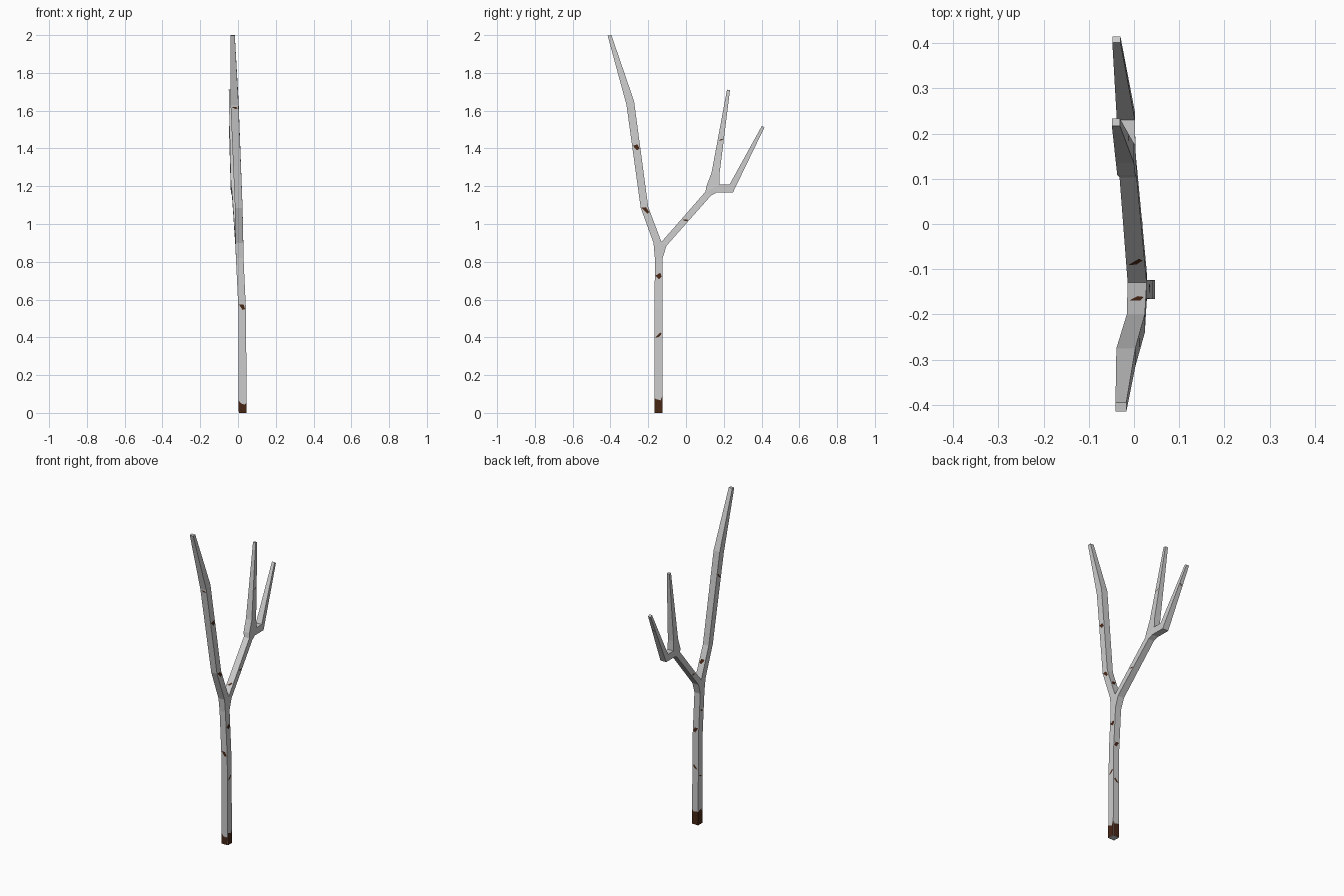
import bpy, bmesh
from mathutils import Vector

if "Cube" in bpy.data.objects:
    bpy.data.objects.remove(bpy.data.objects["Cube"])

# Sections along each limb: (y, z) of the a side, (y, z) of the b side, x centre, half width
TRUNK = [(-.166, 0, -.124, 0, .025, .021),
         (-.166, .55, -.125, .55, .022, .020),
         (-.165, .82, -.124, .82, .009, .020)]
TALL = [(-.172, .90, -.130, .905, .007, .021),
        (-.240, 1.086, -.200, 1.09, .004, .020),
        (-.315, 1.63, -.275, 1.65, -.018, .021),
        (-.415, 1.998, -.395, 2.0, -.029, .012)]
BRANCH = [(-.130, .905, -.103, .885, .007, .021),
          (.103, 1.171, .132, 1.15, -.013, .019)]
UPPER_TWIG = [(.108, 1.20, .177, 1.208, -.017, .020),
              (.135, 1.27, .178, 1.27, -.020, .020),
              (.217, 1.711, .233, 1.709, -.040, .009)]
OUTER_TWIG = [(.177, 1.208, .161, 1.166, -.017, .020),
              (.230, 1.208, .248, 1.166, -.018, .020),
              (.402, 1.520, .415, 1.511, -.039, .009)]

bm = bmesh.new()


def ring(s):
    """Corners in order a-, a+, b+, b-."""
    ya, za, yb, zb, x, h = s
    return [Vector((x - h, ya, za)), Vector((x + h, ya, za)),
            Vector((x + h, yb, zb)), Vector((x - h, yb, zb))]


def face(pts):
    bm.faces.new([bm.verts.new(p) for p in pts])


def loft(limb, start=False, end=False):
    rings = [ring(s) for s in limb]
    for p, q in zip(rings, rings[1:]):
        for i in range(4):
            j = (i + 1) % 4
            face([p[i], p[j], q[j], q[i]])
    if start:
        face(rings[0])
    if end:
        face(rings[-1])


def fork(stem, a, b):
    """Joins the end of a stem to two limbs that share a crotch edge."""
    s, a, b = ring(stem), ring(a), ring(b)
    face([s[0], s[1], a[1], a[0]])
    face([s[2], s[3], b[3], b[2]])
    for i, j in ((0, 3), (1, 2)):
        face([s[i], s[j], b[j], b[i]])
        face([s[i], b[i], a[i]])


# Wood
loft(TRUNK, start=True)
loft(TALL, end=True)
loft(BRANCH)
loft(UPPER_TWIG, end=True)
loft(OUTER_TWIG, end=True)
fork(TRUNK[-1], TALL[0], BRANCH[0])
fork(BRANCH[-1], UPPER_TWIG[0], OUTER_TWIG[0])
bmesh.ops.remove_doubles(bm, verts=bm.verts, dist=.0005)
bmesh.ops.recalc_face_normals(bm, faces=bm.faces)


def finish(name, mat=None):
    me = bpy.data.meshes.new(name)
    bm.to_mesh(me)
    if mat:
        me.materials.append(mat)
    bpy.context.collection.objects.link(bpy.data.objects.new(name, me))
    bm.clear()


finish("tree_wood")

# Dark bark patches, laid on the limb walls in (across, along) coordinates
brown = bpy.data.materials.new("dark_bark")
brown.diffuse_color = (.065, .02, .008, 1)
brown.use_nodes = True
brown.node_tree.nodes["Principled BSDF"].inputs["Base Color"].default_value = brown.diffuse_color
WALLS = {"a": (0, 1), "b": (3, 2), "right": (1, 2), "left": (0, 3)}


def patch(limb, seg, wall, shape):
    p, q = ring(limb[seg]), ring(limb[seg + 1])
    i, j = WALLS[wall]
    n = (p[j] - p[i]).cross(q[i] - p[i]).normalized()
    flip = n.dot(p[i] + p[j] - (p[0] + p[2])) < 0
    n = -n if flip else n
    pts = [p[i].lerp(p[j], u).lerp(q[i].lerp(q[j], u), v) + n * .0009 for u, v in shape]
    face(pts[::-1] if flip else pts)


# Jagged foot
for wall, (h0, h1, h2) in {"a": (.12, .08, .10), "right": (.14, .12, .17),
                           "b": (.15, .14, .17), "left": (.12, .16, .15)}.items():
    patch(TRUNK, 0, wall, [(0, 0), (1, 0), (1, h2), (.75, h1), (.3, h1 + .01), (0, h0)])
finish("bark_foot", brown)

# Scattered flecks: limb, segment, wall, centre along, half length, slant
for limb, seg, wall, v, h, k in [
        (TRUNK, 0, "right", .75, .025, 1), (TRUNK, 1, "right", .64, .07, -.2),
        (TRUNK, 1, "a", .03, .06, -1), (TRUNK, 0, "b", .65, .025, 1),
        (TRUNK, 0, "left", .55, .012, 1), (TRUNK, 1, "left", .6, .03, 1),
        (TRUNK, 1, "b", .13, .06, -1),
        (TALL, 0, "right", .90, .10, -1), (TALL, 1, "right", .57, .03, -1),
        (TALL, 1, "a", .97, .010, -1), (TALL, 1, "left", .75, .02, 1),
        (TALL, 0, "b", .5, .08, -1), (BRANCH, 0, "right", .48, .022, 1),
        (BRANCH, 0, "a", .2, .03, 1), (BRANCH, 0, "left", .3, .03, 1),
        (OUTER_TWIG, 1, "b", .7, .02, 1), (UPPER_TWIG, 1, "right", .4, .012, 1)]:
    patch(limb, seg, wall, [(.1, v - h * k), (.55, v - h * .8), (.9, v + h * k * .5), (.7, v + h)])
finish("bark_flecks", brown)
bm.free()
